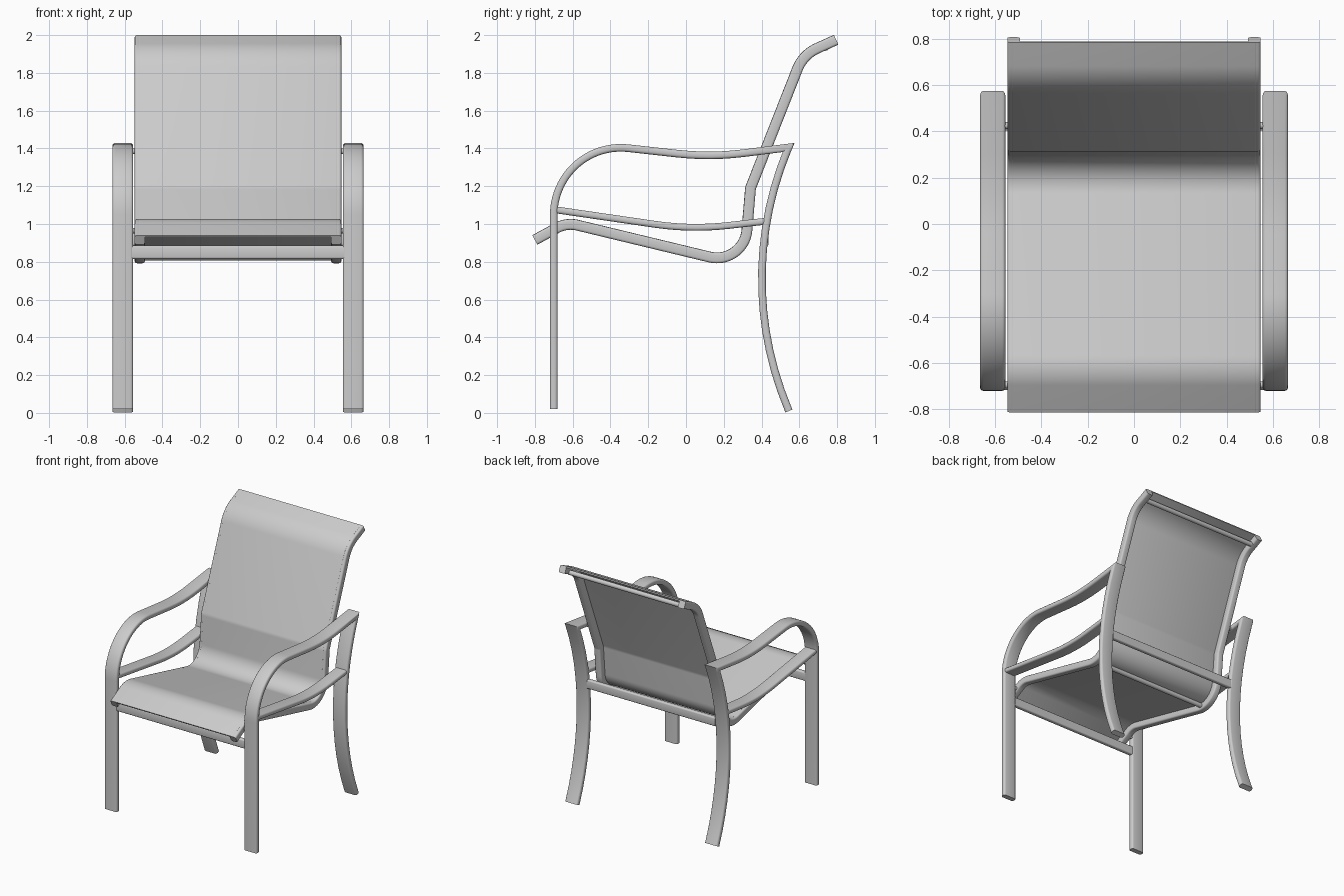
import bpy, bmesh, math
from mathutils import Vector, Matrix

cube = bpy.data.objects.get("Cube")
if cube:
    bpy.data.objects.remove(cube, do_unlink=True)

grey = bpy.data.materials.new("light_grey")
grey.use_nodes = True
color = (0.6, 0.6, 0.6, 1)
grey.diffuse_color = color
grey.node_tree.nodes["Principled BSDF"].inputs["Base Color"].default_value = color


def finish(name, bm, mirror=False):
    bmesh.ops.recalc_face_normals(bm, faces=bm.faces)
    mesh = bpy.data.meshes.new(name)
    bm.to_mesh(mesh)
    bm.free()
    mesh.materials.append(grey)
    ob = bpy.data.objects.new(name, mesh)
    bpy.context.collection.objects.link(ob)
    if mirror:
        ob.modifiers.new("Mirror", 'MIRROR').use_mirror_merge = False
    bpy.ops.object.select_all(action='DESELECT')
    bpy.context.view_layer.objects.active = ob
    ob.select_set(True)
    bpy.ops.object.shade_smooth_by_angle(angle=math.radians(40))
    return ob


def fillet(corners):
    """Side-plane path through (y, z, radius) corners, rounded by arcs."""
    pts = [Vector(c[:2]) for c in corners]
    path = [pts[0]]
    for i in range(1, len(pts) - 1):
        r = corners[i][2]
        a = (pts[i] - pts[i - 1]).normalized()
        b = (pts[i + 1] - pts[i]).normalized()
        turn = math.atan2(a.x * b.y - a.y * b.x, a.dot(b))
        if r == 0:
            path.append(pts[i])
            continue
        start = pts[i] - a * r * math.tan(abs(turn) / 2)
        normal = Vector((-a.y, a.x)) * math.copysign(1, turn)
        center = start + normal * r
        n = 4 + int(abs(turn) / 0.08)
        for k in range(n + 1):
            path.append(center + Matrix.Rotation(turn * k / n, 2) @ (start - center))
    return path + [pts[-1]]


def section(x0, x1, thick, r):
    """Rounded rectangle: x across the bar, second value along its normal."""
    out = []
    for q in range(4):
        cx = x1 - r if q in (0, 3) else x0 + r
        cn = (thick / 2 - r) * (1 if q < 2 else -1)
        for k in range(4):
            t = math.pi / 2 * (q + k / 3)
            out.append((cx + r * math.cos(t), cn + r * math.sin(t)))
    return out


def sweep(name, path, x0, x1, thick, r, offset=0, mirror=True):
    """Bar following a side-plane path, mitred at sharp corners."""
    bm = bmesh.new()
    rings = []
    prof = section(x0, x1, thick, r)
    for i, p in enumerate(path):
        a = (p - path[i - 1]).normalized() if i else None
        b = (path[i + 1] - p).normalized() if i < len(path) - 1 else a
        a = a or b
        d = (a + b).normalized()
        nrm = Vector((-d.y, d.x)) / d.dot(a)
        ring = []
        for x, n in prof:
            q = p + nrm * (n + offset)
            ring.append(bm.verts.new((x, q.x, q.y)))
        rings.append(ring)
    m = len(prof)
    for r0, r1 in zip(rings, rings[1:]):
        for k in range(m):
            bm.faces.new((r0[k], r0[(k + 1) % m], r1[(k + 1) % m], r1[k]))
    bm.faces.new(rings[0])
    bm.faces.new(rings[-1])
    return finish(name, bm, mirror)


def cross_bar(name, y, z, half, depth, height):
    bm = bmesh.new()
    bmesh.ops.create_cube(bm, size=1)
    bmesh.ops.scale(bm, vec=(half * 2, depth, height), verts=bm.verts)
    edges = [e for e in bm.edges
             if abs(e.verts[0].co.x - e.verts[1].co.x) > half]
    bmesh.ops.bevel(bm, geom=edges, offset=0.01, segments=3,
                    profile=0.5, affect='EDGES')
    bmesh.ops.translate(bm, vec=(0, y, z), verts=bm.verts)
    finish(name, bm)


def rod(name, y, z, x0, x1, radius, mirror=False):
    bm = bmesh.new()
    place = Matrix.Translation(((x0 + x1) / 2, y, z)) @ Matrix.Rotation(math.pi / 2, 4, 'Y')
    bmesh.ops.create_cone(bm, cap_ends=True, segments=16, radius1=radius,
                          radius2=radius, depth=x1 - x0, matrix=place)
    finish(name, bm, mirror)


# Front leg, arm and rear leg as one bent flat bar on each side
leg_path = fillet([(-0.70, 0.02, 0), (-0.70, 1.445, 0.355), (0.13, 1.353, 1.5),
                   (0.543, 1.405, 0), (0.253, 0.705, 1.78), (0.545, 0.01, 0)])
sweep("legs_and_arms", leg_path, 0.555, 0.665, 0.04, 0.014)

# Lower side rails under the arms
side_path = fillet([(-0.69, 1.075, 0), (0.03, 0.97, 1.5), (0.425, 1.015, 0)])
sweep("side_rails", side_path, 0.56, 0.66, 0.036, 0.013)

# Bent rails that carry the sling
rail_path = fillet([(-0.80, 0.915, 0), (-0.632, 1.007, 0.15), (0.307, 0.781, 0.16),
                    (0.342, 1.19, 0.06), (0.62, 1.896, 0.2), (0.795, 1.975, 0)])
sweep("sling_rails", rail_path, 0.493, 0.547, 0.056, 0.012)

# Stretched fabric seat and back
sweep("sling", rail_path, -0.525, 0.525, 0.01, 0.003, offset=0.024, mirror=False)

# Cross bars between the legs
cross_bar("front_cross_bar", -0.70, 0.85, 0.56, 0.034, 0.07)
cross_bar("rear_cross_bar", 0.42, 0.92, 0.56, 0.034, 0.07)

# Stretchers between the sling rails, and pins holding them to the frame
rod("seat_stretcher", 0.17, 0.825, -0.5, 0.5, 0.018)
rod("top_stretcher", 0.74, 1.935, -0.5, 0.5, 0.018)
rod("arm_pins", 0.425, 1.385, 0.54, 0.562, 0.015, mirror=True)
rod("front_pins", -0.695, 0.965, 0.54, 0.562, 0.015, mirror=True)
